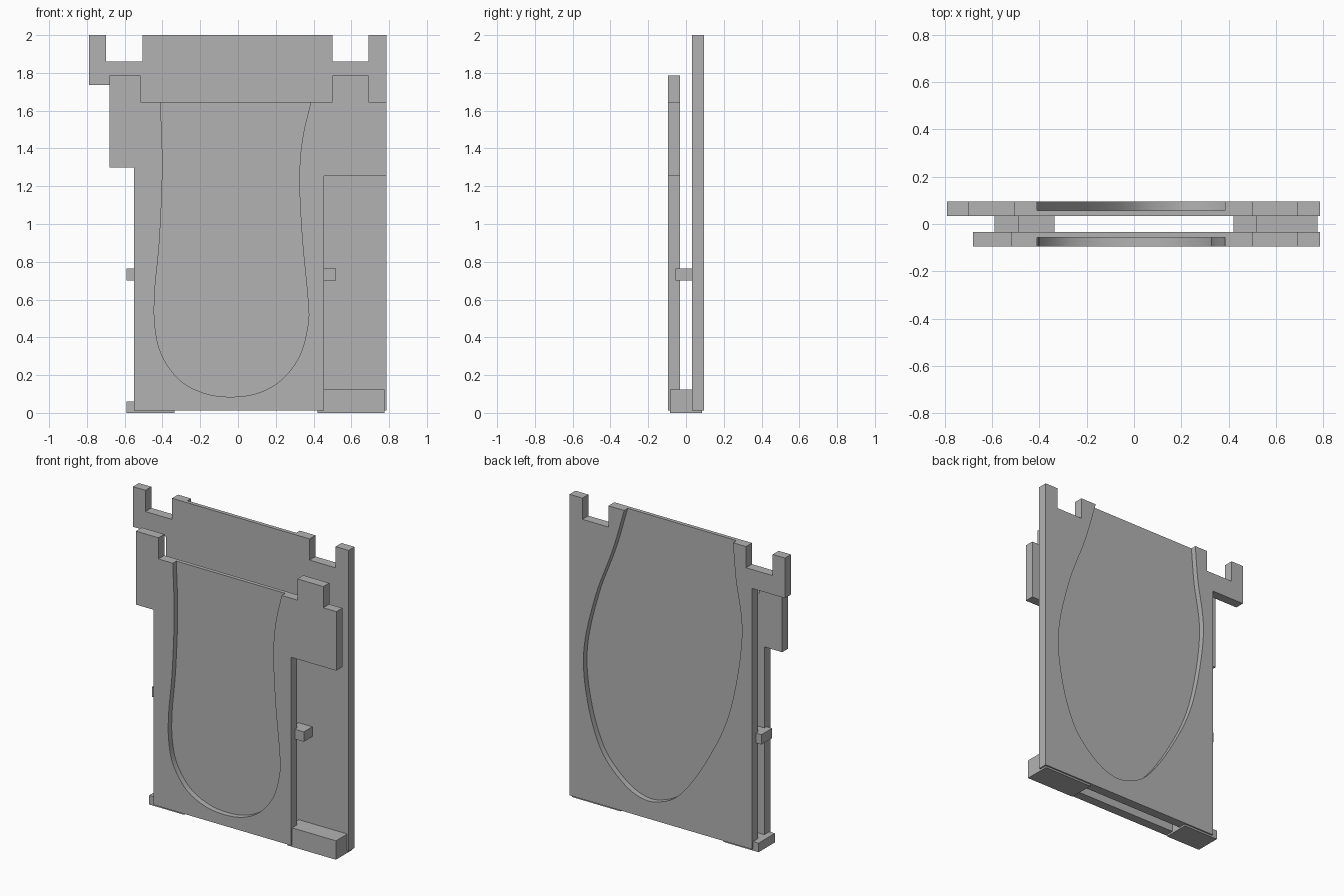
import bpy
import bmesh
from mathutils import Vector

old = bpy.data.objects.get("Cube")
if old:
    bpy.data.objects.remove(old, do_unlink=True)

grey = bpy.data.materials.new("plain grey")
grey.use_nodes = True
grey.diffuse_color = (0.45, 0.45, 0.45, 1)
grey.node_tree.nodes["Principled BSDF"].inputs["Base Color"].default_value = grey.diffuse_color


def prism(name, outline, y_front, y_back):
    """Extrude an outline in the xz plane from y_front to y_back."""
    bm = bmesh.new()
    face = bm.faces.new([bm.verts.new((x, y_front, z)) for x, z in outline])
    grown = bmesh.ops.extrude_face_region(bm, geom=[face])
    moved = [v for v in grown["geom"] if isinstance(v, bmesh.types.BMVert)]
    bmesh.ops.translate(bm, verts=moved, vec=(0, y_back - y_front, 0))
    bmesh.ops.recalc_face_normals(bm, faces=bm.faces)
    mesh = bpy.data.meshes.new(name)
    bm.to_mesh(mesh)
    bm.free()
    mesh.materials.append(grey)
    obj = bpy.data.objects.new(name, mesh)
    bpy.context.collection.objects.link(obj)
    return obj


def smooth_path(points, steps=6):
    """Run a flowing curve through the points."""
    p = [Vector(q) for q in points]
    p = [2 * p[0] - p[1]] + p + [2 * p[-1] - p[-2]]
    path = []
    for a, b, c, d in zip(p, p[1:], p[2:], p[3:]):
        for i in range(steps):
            t = i / steps
            path.append(b + (c - a) * t / 2 + (a * 2 - b * 5 + c * 4 - d) * t * t / 2
                        + (b * 3 - a - c * 3 + d) * t ** 3 / 2)
    return path + [p[-2]]


def carve(panel, points, y_front, y_back):
    """Cut a shallow recess that runs out through the panel's top edge."""
    path = smooth_path(points)
    lift = Vector((0, 0.05))
    cutter = prism("recess_cutter", [path[0] + lift] + path + [path[-1] + lift], y_front, y_back)
    cutter.hide_render = True
    mod = panel.modifiers.new("recess", 'BOOLEAN')
    mod.operation = 'DIFFERENCE'
    mod.solver = 'EXACT'
    mod.object = cutter
    graph = bpy.context.evaluated_depsgraph_get()
    result = bpy.data.meshes.new_from_object(panel.evaluated_get(graph))
    panel.modifiers.clear()
    panel.data = result
    bpy.data.objects.remove(cutter, do_unlink=True)
    bpy.ops.object.select_all(action='DESELECT')
    panel.select_set(True)
    bpy.context.view_layer.objects.active = panel
    bpy.ops.object.shade_smooth_by_angle()


def block(name, left, right, bottom, top, half_depth):
    prism(name, [(left, bottom), (right, bottom), (right, top), (left, top)],
          -half_depth, half_depth)


OUTER, INNER, FLOOR = 0.095, 0.033, 0.058
BASE = 0.012

# Front panel with two upper tabs and a narrow lower body
front_panel = prism("front_panel", [
    (-0.55, BASE), (0.455, BASE), (0.455, 1.255), (0.785, 1.255),
    (0.785, 1.645), (0.69, 1.645), (0.69, 1.785), (0.5, 1.785),
    (0.5, 1.645), (-0.515, 1.645), (-0.515, 1.785), (-0.68, 1.785),
    (-0.68, 1.3), (-0.55, 1.3)], -OUTER, -INNER)

# Tall hollow in the front panel
carve(front_panel, [
    (-0.41, 1.645), (-0.4, 1.3), (-0.415, 0.92), (-0.44, 0.65),
    (-0.44, 0.465), (-0.405, 0.31), (-0.31, 0.175), (-0.18, 0.105),
    (-0.04, 0.085), (0.105, 0.105), (0.23, 0.175), (0.325, 0.3),
    (0.37, 0.465), (0.37, 0.6), (0.34, 0.92), (0.325, 1.23),
    (0.34, 1.445), (0.385, 1.645)], -OUTER - 0.02, -FLOOR)

# Back panel with notched top corners
back_panel = prism("back_panel", [
    (-0.55, BASE), (0.785, BASE), (0.785, 2), (0.69, 2), (0.69, 1.86),
    (0.5, 1.86), (0.5, 2), (-0.505, 2), (-0.505, 1.86), (-0.7, 1.86),
    (-0.7, 2), (-0.79, 2), (-0.79, 1.735), (-0.55, 1.735)], INNER, OUTER)

# Wide leaning hollow in the back panel
carve(back_panel, [
    (-0.41, 2), (-0.43, 1.77), (-0.475, 1.4), (-0.39, 0.89),
    (-0.23, 0.53), (-0.03, 0.24), (0.14, 0.14), (0.28, 0.14),
    (0.42, 0.22), (0.56, 0.385), (0.655, 0.675), (0.68, 1),
    (0.595, 1.38), (0.47, 1.715), (0.385, 2)], FLOOR, OUTER + 0.02)

# Spacers that join the two panels
block("right_foot_spacer", -0.59, -0.335, 0, 0.06, 0.085)
block("left_foot_spacer", 0.42, 0.775, 0, 0.125, 0.085)
block("right_middle_peg", -0.59, -0.485, 0.7, 0.765, FLOOR - 0.002)
block("left_middle_peg", 0.42, 0.52, 0.7, 0.765, FLOOR - 0.002)
